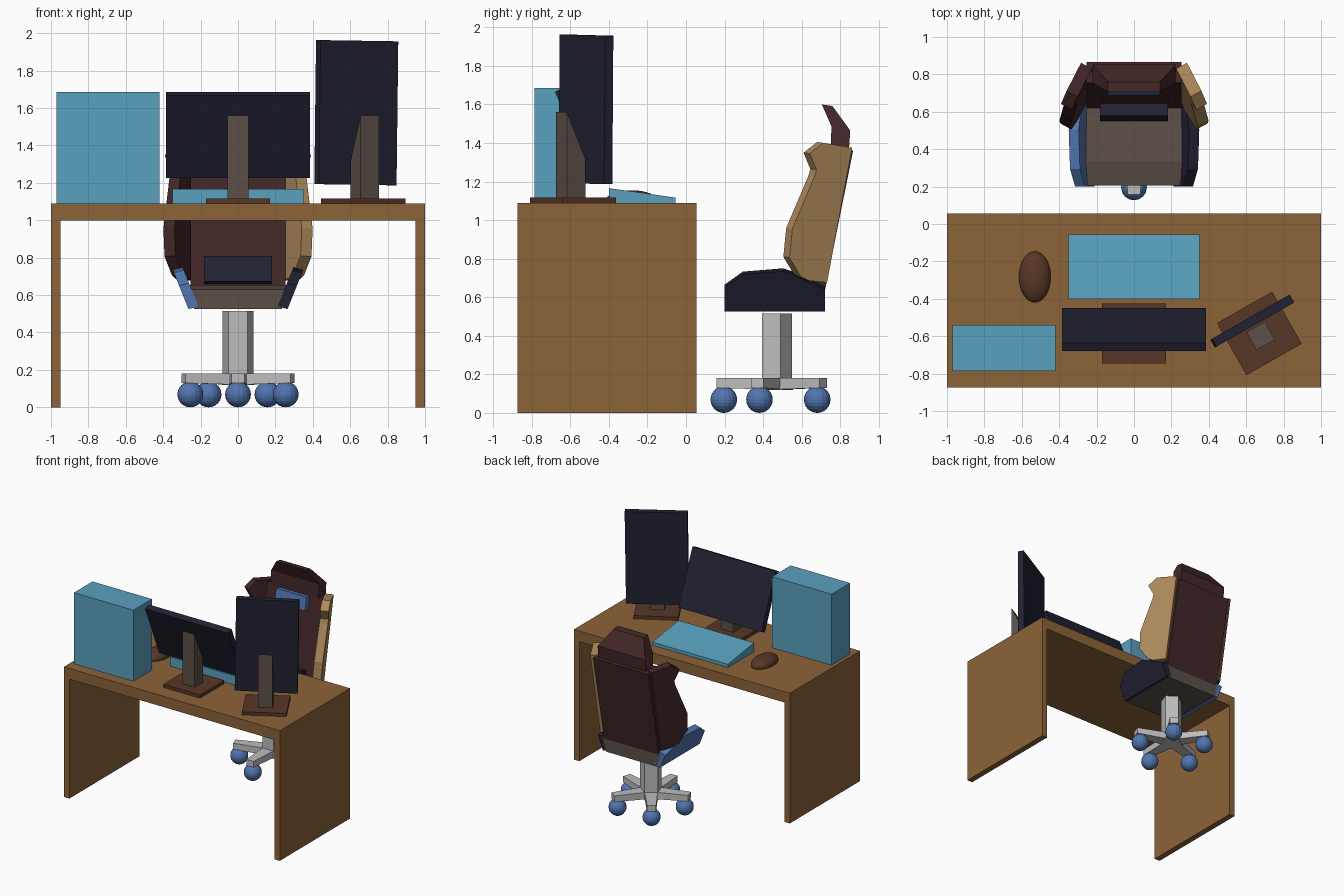
import bpy, bmesh, math
from mathutils import Matrix, Vector

if "Cube" in bpy.data.objects:
    bpy.data.objects.remove(bpy.data.objects["Cube"])


def material(name, rgb):
    m = bpy.data.materials.new(name)
    lin = [c / 12.92 if c < 0.04 else ((c + 0.055) / 1.055) ** 2.4 for c in rgb]
    m.diffuse_color = (*lin, 1)
    m.use_nodes = True
    m.node_tree.nodes["Principled BSDF"].inputs["Base Color"].default_value = m.diffuse_color
    return m


WOOD = material("wood", (0.55, 0.39, 0.22))
CYAN = material("light blue", (0.35, 0.63, 0.75))
NAVY = material("navy", (0.13, 0.13, 0.20))
BROWN = material("dark brown", (0.34, 0.215, 0.15))
TAUPE = material("taupe", (0.36, 0.31, 0.28))
MAROON = material("maroon", (0.26, 0.15, 0.155))
TAN = material("tan", (0.68, 0.54, 0.36))
BLUE = material("mid blue", (0.32, 0.46, 0.69))
GREY = material("light grey", (0.74, 0.74, 0.74))


def finish(name, bm, mat, m=Matrix()):
    bm.transform(m)
    bmesh.ops.recalc_face_normals(bm, faces=bm.faces)
    me = bpy.data.meshes.new(name)
    bm.to_mesh(me)
    bm.free()
    me.materials.append(mat)
    ob = bpy.data.objects.new(name, me)
    bpy.context.collection.objects.link(ob)
    return ob


def skin(name, a, b, mat, m=Matrix()):
    """Solid between two matching loops of points."""
    bm = bmesh.new()
    va = [bm.verts.new(p) for p in a]
    vb = [bm.verts.new(p) for p in b]
    bm.faces.new(va)
    bm.faces.new(vb)
    for i in range(len(va)):
        j = (i + 1) % len(va)
        bm.faces.new((va[i], va[j], vb[j], vb[i]))
    return finish(name, bm, mat, m)


def side_profile(name, prof, half, mat, m=Matrix()):
    """Symmetric solid from a (y, z) profile; half is a width or a rule of z."""
    w = half if callable(half) else (lambda z: half)
    return skin(name, [(-w(z), y, z) for y, z in prof],
                [(w(z), y, z) for y, z in prof], mat, m)


def box(name, lo, hi, mat, m=Matrix()):
    (x0, y0, z0), (x1, y1, z1) = lo, hi
    ring = [(x0, y0), (x1, y0), (x1, y1), (x0, y1)]
    return skin(name, [(x, y, z0) for x, y in ring], [(x, y, z1) for x, y in ring], mat, m)


def ball(name, loc, radii, mat, seg=16, rings=12):
    bm = bmesh.new()
    bmesh.ops.create_uvsphere(bm, u_segments=seg, v_segments=rings, radius=1)
    return finish(name, bm, mat, Matrix.Translation(loc) @ Matrix.Diagonal((*radii, 1)))


T = Matrix.Translation
R = lambda deg, axis: Matrix.Rotation(math.radians(deg), 4, axis)

# Desk
box("desk_top", (-1, -0.875, 1.0), (1, 0.055, 1.09), WOOD)
box("desk_side_left", (-1, -0.875, 0), (-0.95, 0.055, 1.0), WOOD)
box("desk_side_right", (0.95, -0.875, 0), (1, 0.055, 1.0), WOOD)

# Desk items
box("computer_case", (-0.97, -0.785, 1.09), (-0.42, -0.54, 1.685), CYAN)
side_profile("keyboard", [(-0.4, 1.09), (-0.4, 1.166), (-0.055, 1.117), (-0.055, 1.09)], 0.35, CYAN)
ball("mouse", (-0.53, -0.283, 1.1), (0.085, 0.136, 0.055), BROWN, 32, 16)

# Monitors: stand built at its own origin, then placed
for side, place, screen_pos, w, h in (
        ("centre", T((0, -0.585, 0)), T((0, 0.02, 1.456)) @ R(22.8, 'X'), 0.77, 0.478),
        ("right", T((0.67, -0.585, 0)) @ R(29.6, 'Z'), T((0, 0.076, 1.575)) @ R(0.8, 'Y'), 0.478, 0.77)):
    box("monitor_base_" + side, (-0.17, -0.16, 1.09), (0.17, 0.16, 1.117), BROWN, place)
    side_profile("monitor_post_" + side, [(-0.07, 1.11), (-0.07, 1.56), (0.04, 1.32), (0.04, 1.11)],
                 0.056, TAUPE, place)
    box("monitor_screen_" + side, (-w / 2, -0.0245, -h / 2), (w / 2, 0.0245, h / 2), NAVY,
        place @ screen_pos)

# Chair column, hub, five arms and wheels
CY = 0.464


def pentagon(r, z):
    return [(r * math.sin(math.radians(36 + 72 * i)),
             CY - r * math.cos(math.radians(36 + 72 * i)), z) for i in range(5)]


skin("chair_column", pentagon(0.086, 0.15), pentagon(0.086, 0.515), GREY)
skin("chair_hub", pentagon(0.09, 0.118), pentagon(0.09, 0.18), GREY)
for i in range(5):
    spin = T((0, CY, 0)) @ R(72 * i, 'Z')
    inner = [(-0.05, -0.06, 0.122), (0.05, -0.06, 0.122), (0.05, -0.06, 0.18), (-0.05, -0.06, 0.18)]
    outer = [(-0.034, -0.306, 0.13), (0.034, -0.306, 0.13), (0.034, -0.306, 0.18), (-0.034, -0.306, 0.18)]
    skin(f"chair_arm_{i}", inner, outer, GREY, spin)
    ball(f"wheel_{i}", spin @ Vector((0, -0.268, 0.069)), (0.069,) * 3, BLUE)

# Seat cushion
side_profile("seat", [(0.205, 0.525), (0.205, 0.63), (0.335, 0.655), (0.72, 0.64), (0.72, 0.525)],
             lambda z: 0.235 + 0.3 * (z - 0.525), TAUPE)

# Seat and backrest wings, mirrored with their own colours
seat_wing = [(0.2, 0.525), (0.2, 0.65), (0.295, 0.718), (0.505, 0.735), (0.55, 0.72),
             (0.72, 0.64), (0.72, 0.525)]
back_wing = [(0.605, 0.69), (0.7, 0.68), (0.83, 1.38), (0.68, 1.405), (0.61, 1.35),
             (0.645, 1.265), (0.635, 1.23), (0.52, 0.96), (0.505, 0.81), (0.565, 0.71)]


def flare(y, z):
    return 0.225 + 0.5 * (0.7 + (z - 0.68) * 0.186 - y)


for s, label, seat_mat, back_mat in ((1, "right", NAVY, TAN), (-1, "left", BLUE, MAROON)):
    skin("seat_wing_" + label,
         [(s * (0.265 + 0.4 * (z - 0.525)), y, z) for y, z in seat_wing],
         [(s * (0.212 + 0.4 * (z - 0.525)), y, z + 0.015) for y, z in seat_wing], seat_mat)
    skin("back_wing_" + label,
         [(s * flare(y, z), y, z) for y, z in back_wing],
         [(s * (flare(y, z) + 0.058), y + 0.032, z - 0.004) for y, z in back_wing], back_mat)

# Backrest and headrest
side_profile("backrest", [(0.62, 0.65), (0.72, 0.63), (0.867, 1.36), (0.755, 1.385)], 0.255, MAROON)
side_profile("headrest", [(0.75, 1.37), (0.845, 1.355), (0.852, 1.465), (0.76, 1.592),
                          (0.705, 1.6), (0.755, 1.485)],
             lambda z: 0.222 if z < 1.5 else 0.14, MAROON)

# Cushions
box("lumbar_cushion", (-0.182, -0.033, -0.07), (0.182, 0.033, 0.07), NAVY,
    T((0, 0.598, 0.735)) @ R(-11.5, 'X'))
box("head_cushion", (-0.14, -0.035, -0.055), (0.14, 0.035, 0.055), BLUE,
    T((0, 0.73, 1.315)) @ R(-10, 'X'))
